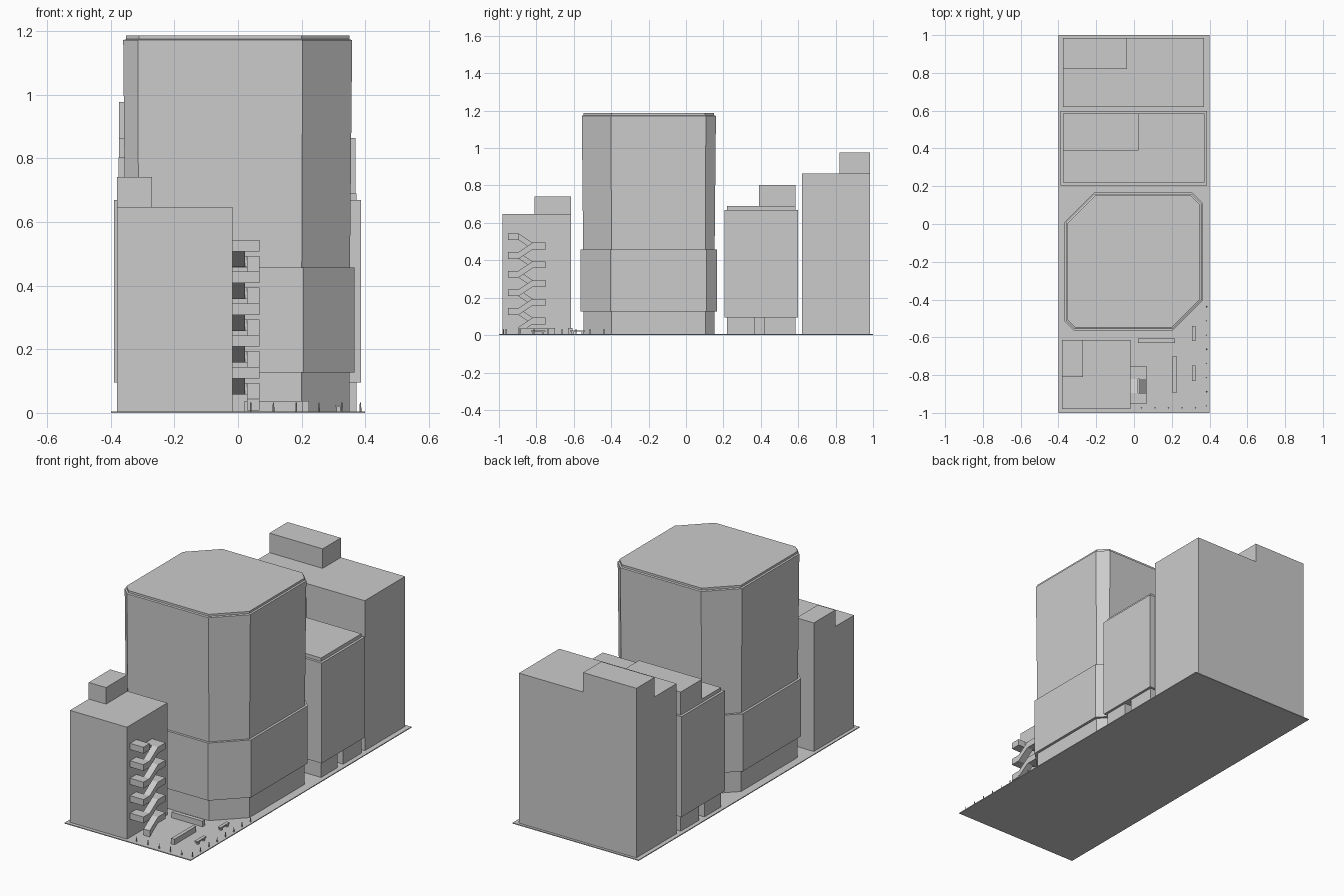
import bpy, bmesh

if "Cube" in bpy.data.objects:
    bpy.data.objects.remove(bpy.data.objects["Cube"])


def make(name, verts, faces):
    me = bpy.data.meshes.new(name)
    me.from_pydata(verts, [], faces)
    bm = bmesh.new()
    bm.from_mesh(me)
    bmesh.ops.recalc_face_normals(bm, faces=bm.faces)
    bm.to_mesh(me)
    bm.free()
    ob = bpy.data.objects.new(name, me)
    bpy.context.collection.objects.link(ob)
    return ob


def loft(name, rings):
    """Join rings of equal point count, closing both ends."""
    n = len(rings[0])
    verts = [p for r in rings for p in r]
    faces = [tuple(range(n)), tuple(range(len(verts) - n, len(verts)))]
    for k in range(len(rings) - 1):
        for i in range(n):
            j = (i + 1) % n
            faces.append((k*n + i, k*n + j, k*n + n + j, k*n + n + i))
    return make(name, verts, faces)


def box(name, x0, x1, y0, y1, z0, z1):
    base = [(x0, y0), (x1, y0), (x1, y1), (x0, y1)]
    return loft(name, [[(x, y, z) for x, y in base] for z in (z0, z1)])


G = 0.005  # pavement top

box("pavement", -0.4, 0.4, -1, 1, 0, G)

# Rear block
box("rear_building", -0.375, 0.37, 0.62, 0.985, G, 0.865)
box("rear_roof_room", -0.375, -0.037, 0.82, 0.985, 0.865, 0.977)

# Middle block: overhanging body on a recessed ground floor
box("middle_building", -0.39, 0.387, 0.205, 0.598, 0.095, 0.67)
box("middle_roof_cap", -0.376, 0.373, 0.22, 0.585, 0.67, 0.69)
box("middle_roof_room", -0.376, 0.025, 0.39, 0.585, 0.69, 0.803)
box("middle_entrance_core", -0.32, 0.32, 0.365, 0.425, G, 0.095)
box("middle_shop_front", -0.376, 0.373, 0.22, 0.37, G, 0.095)
box("middle_shop_back", -0.376, 0.373, 0.42, 0.585, G, 0.095)


# Tower: rectangle with four unequal chamfered corners
def tower_ring(inset, z):
    x0, x1, y0, y1 = -0.368 + inset, 0.366 - inset, -0.564 + inset, 0.167 - inset
    k = inset * 0.6
    a, b, c, d = 0.05 - k, 0.16 - k, 0.058 - k, 0.157 - k
    return [(x0 + a, y0, z), (x1 - b, y0, z), (x1, y0 + b, z), (x1, y1 - c, z),
            (x1 - c, y1, z), (x0 + d, y1, z), (x0, y1 - d, z), (x0, y0 + a, z)]


loft("tower", [tower_ring(i, z) for i, z in (
    (0.015, G), (0.015, 0.127), (0.0, 0.127), (0.0, 0.457), (0.014, 0.457),
    (0.007, 1.172), (0.016, 1.175), (0.016, 1.187))])

# Front block
box("front_building", -0.38, -0.018, -0.98, -0.615, G, 0.647)
box("front_roof_room", -0.38, -0.27, -0.81, -0.615, 0.647, 0.742)

# Fire escape: alternating landings and sloping flights
T = 0.036
YF, YB = -0.895, -0.82


def flight(name, x0, x1, z_front, z_back):
    prof = [(YF, z_front), (YB, z_back), (YB, z_back + T), (YF, z_front + T)]
    loft(name, [[(x, y, z) for y, z in prof] for x in (x0, x1)])


for i in range(5):
    z = 0.058 + i * 0.1
    box(f"back_landing_{i}", -0.018, 0.067, YB, -0.752, z, z + T)
    box(f"front_landing_{i}", -0.018, 0.067, -0.952, YF, z + 0.05, z + 0.05 + T)
    flight(f"inner_flight_{i}", -0.018, 0.022, z + 0.05, z)
    flight(f"outer_flight_{i}", 0.028, 0.067, max(z - 0.05, G), z)

# Low planter walls
box("back_planter", 0.02, 0.217, -0.63, -0.607, G, 0.037)
box("side_planter", 0.203, 0.224, -0.895, -0.7, G, 0.037)

# Benches
for n, y in enumerate((-0.79, -0.58)):
    box(f"bench_seat_{n}", 0.306, 0.325, y - 0.04, y + 0.04, 0.018, 0.025)
    for s in (-1, 1):
        box(f"bench_leg_{n}_{s}", 0.309, 0.322, y + s*0.026 - 0.006, y + s*0.026 + 0.006, G, 0.018)

# Bollards along the front and right kerbs
spots = [(0.04 + 0.0715 * i, -0.975) for i in range(5)]
spots += [(0.385, -0.963 + 0.075 * i) for i in range(8)]
for i, (x, y) in enumerate(spots):
    bpy.ops.mesh.primitive_cone_add(vertices=8, radius1=0.003, radius2=0.002,
                                    depth=0.027, location=(x, y, G + 0.0135))
    bpy.context.object.name = f"bollard_{i}"
